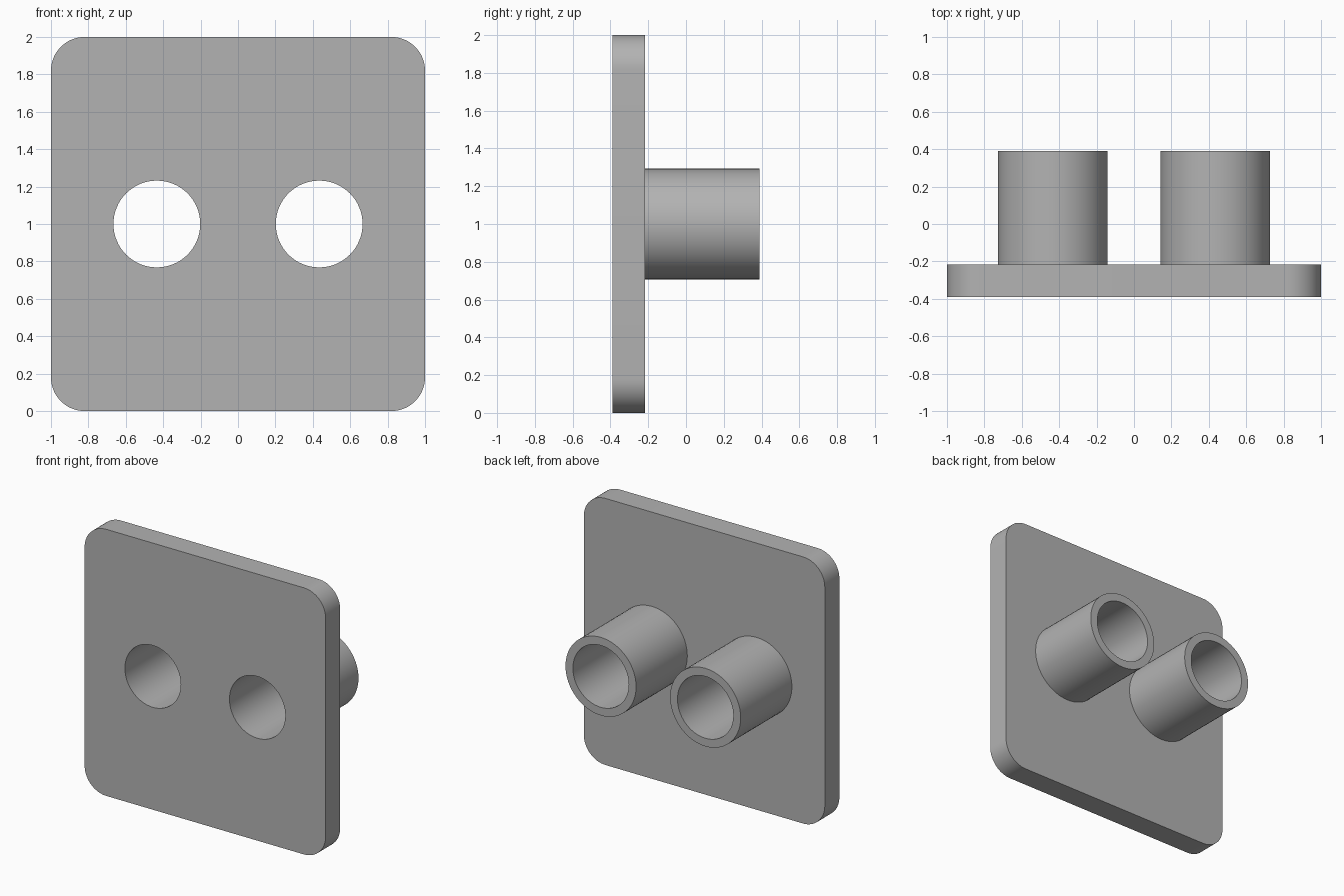
import bpy, bmesh, math

if "Cube" in bpy.data.objects:
    bpy.data.objects.remove(bpy.data.objects["Cube"])

FRONT, PLATE_BACK, TUBE_END = -0.39, -0.217, 0.39
HOLE_X, HOLE_Z = 0.434, 1.0
R_IN, R_OUT = 0.232, 0.293
CORNER, SEGS = 0.18, 64

grey = bpy.data.materials.new("plain grey")
grey.diffuse_color = (0.45, 0.45, 0.45, 1)
grey.use_nodes = True
grey.node_tree.nodes["Principled BSDF"].inputs["Base Color"].default_value = grey.diffuse_color


def circle(cx, cz, r, n=SEGS):
    return [(cx + r * math.cos(2 * math.pi * i / n),
             cz + r * math.sin(2 * math.pi * i / n)) for i in range(n)]


def rounded_square(half, r, n=16):
    pts = []
    for k, (sx, sz) in enumerate([(1, 1), (-1, 1), (-1, -1), (1, -1)]):
        for i in range(n + 1):
            a = math.pi / 2 * (k + i / n)
            pts.append((sx * (half - r) + r * math.cos(a),
                        half + sz * (half - r) + r * math.sin(a)))
    return pts


def extrude_profile(name, loops, y0, y1):
    """Fill an outline with holes in the xz plane and extrude it along y."""
    bm = bmesh.new()
    for pts in loops:
        vs = [bm.verts.new((x, y0, z)) for x, z in pts]
        for a, b in zip(vs, vs[1:] + vs[:1]):
            bm.edges.new((a, b))
    bmesh.ops.triangle_fill(bm, edges=bm.edges[:], use_beauty=True,
                            use_dissolve=False, normal=(0, -1, 0))
    ext = bmesh.ops.extrude_face_region(bm, geom=bm.faces[:], use_keep_orig=True)
    moved = [g for g in ext["geom"] if isinstance(g, bmesh.types.BMVert)]
    bmesh.ops.translate(bm, verts=moved, vec=(0, y1 - y0, 0))
    bmesh.ops.recalc_face_normals(bm, faces=bm.faces[:])
    mesh = bpy.data.meshes.new(name)
    bm.to_mesh(mesh)
    bm.free()
    mesh.materials.append(grey)
    obj = bpy.data.objects.new(name, mesh)
    bpy.context.collection.objects.link(obj)
    bpy.ops.object.select_all(action="DESELECT")
    obj.select_set(True)
    bpy.context.view_layer.objects.active = obj
    bpy.ops.object.shade_smooth_by_angle(angle=math.radians(30))


# Rounded wall plate with two through holes
bores = [circle(s * HOLE_X, HOLE_Z, R_IN) for s in (-1, 1)]
extrude_profile("wall_plate", [rounded_square(1.0, CORNER)] + bores, FRONT, PLATE_BACK)

# Hollow tubes standing on the back of the plate
for side, bore, s in zip(("left", "right"), bores, (-1, 1)):
    extrude_profile(side + "_tube", [circle(s * HOLE_X, HOLE_Z, R_OUT), bore],
                    PLATE_BACK, TUBE_END)
